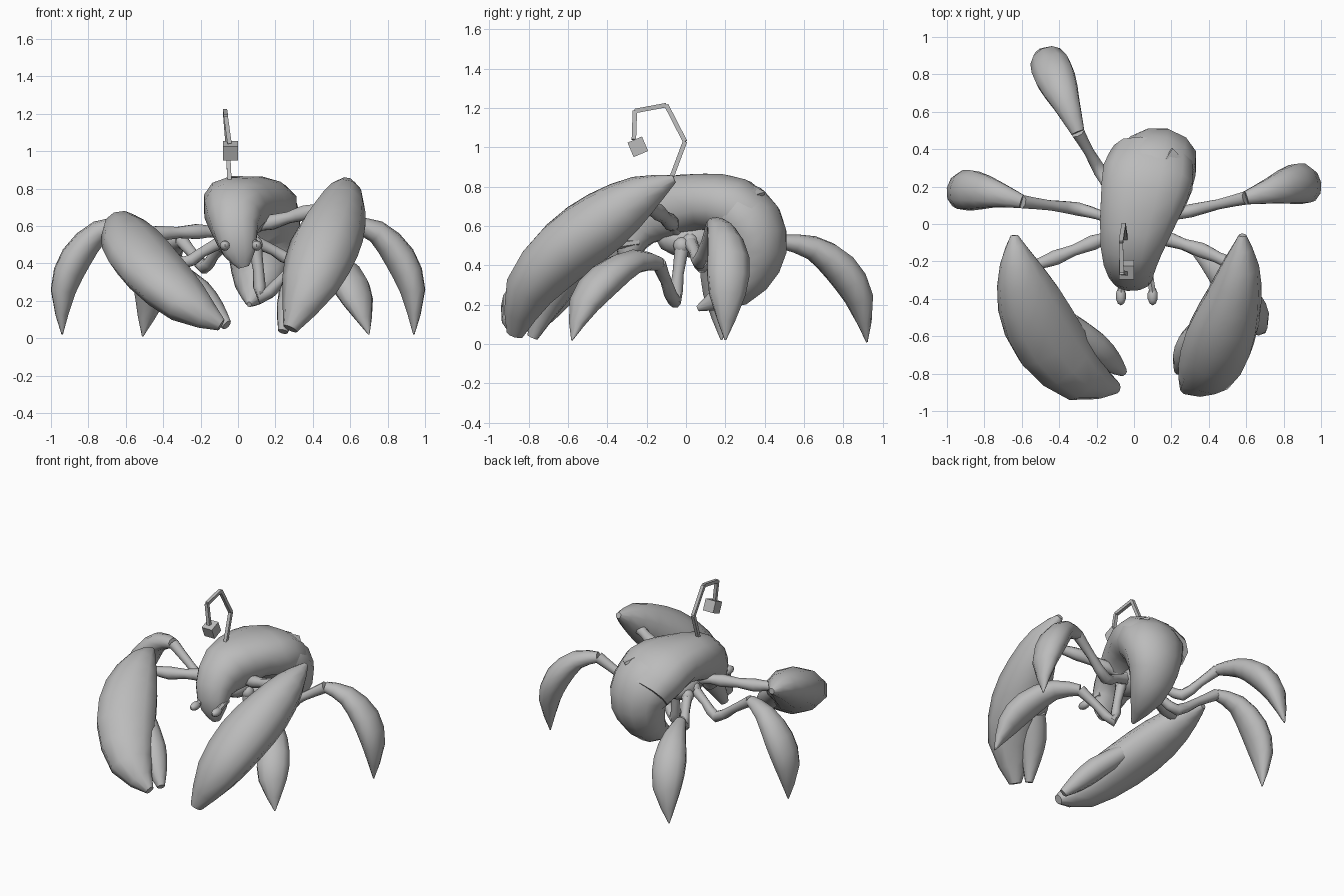
import bpy
import bmesh
import math
from mathutils import Vector, Matrix

default_cube = bpy.data.objects.get("Cube")
if default_cube:
    bpy.data.objects.remove(default_cube, do_unlink=True)

# One plain grey for the whole creature
SHELL_COLOUR = (0.5, 0.5, 0.5, 1)
grey = bpy.data.materials.new("shell_grey")
grey.use_nodes = True
grey.diffuse_color = SHELL_COLOUR
grey.node_tree.nodes["Principled BSDF"].inputs["Base Color"].default_value = SHELL_COLOUR


def finish(name, bm, smooth=True):
    """Turn a bmesh into a coloured object."""
    bmesh.ops.recalc_face_normals(bm, faces=bm.faces)
    mesh = bpy.data.meshes.new(name)
    bm.to_mesh(mesh)
    bm.free()
    mesh.materials.append(grey)
    part = bpy.data.objects.new(name, mesh)
    bpy.context.collection.objects.link(part)
    if smooth:
        bpy.ops.object.select_all(action='DESELECT')
        part.select_set(True)
        bpy.context.view_layer.objects.active = part
        bpy.ops.object.shade_smooth_by_angle(angle=math.radians(50))


def catmull(before, start, end, after, t):
    """Smooth in-between value on a path."""
    return 0.5 * (2 * start + (end - before) * t
                  + (2 * before - 5 * start + 4 * end - after) * t * t
                  + (3 * start - before - 3 * end + after) * t * t * t)


def refine(rows):
    """Insert one smooth step between each pair of sections."""
    rows = [Vector(row) for row in rows]
    result = []
    for i in range(len(rows) - 1):
        before, after = rows[max(i - 1, 0)], rows[min(i + 2, len(rows) - 1)]
        result.append(rows[i])
        result.append(catmull(before, rows[i], rows[i + 1], after, 0.5))
    return result + [rows[-1]]


def rounded(value, power):
    """Signed power: below one makes a section boxier."""
    return math.copysign(abs(value) ** power, value)


def loft(name, rows, side=None, sides=10, curved=True, power=1.0):
    """Skin elliptical sections (x, y, z, half width, half thickness)."""
    rows = refine(rows) if curved else [Vector(row) for row in rows]
    centres = [Vector(row[:3]) for row in rows]
    if side is None:
        side = (centres[-1] - centres[0]).cross(Vector((0, 0, 1)))
    side = Vector(side).normalized()
    bm = bmesh.new()
    rings = []
    for i, row in enumerate(rows):
        tangent = centres[min(i + 1, len(rows) - 1)] - centres[max(i - 1, 0)]
        across = (side - tangent * side.dot(tangent) / tangent.length_squared).normalized()
        normal = tangent.normalized().cross(across)
        ring = []
        for k in range(sides):
            angle = math.tau * (k + 0.5) / sides
            offset = across * rounded(math.cos(angle), power) * max(row[3], 0.003)
            offset += normal * rounded(math.sin(angle), power) * max(row[4], 0.003)
            ring.append(bm.verts.new(centres[i] + offset))
        rings.append(ring)
    for lower, upper in zip(rings, rings[1:]):
        for k in range(sides):
            n = (k + 1) % sides
            bm.faces.new((lower[k], lower[n], upper[n], upper[k]))
    bm.faces.new(rings[0][::-1])
    bm.faces.new(rings[-1])
    finish(name, bm)


def limb(name, points, radius):
    """Thin jointed segments that swell a little at each joint."""
    rows = []
    for i, point in enumerate(points):
        rows.append((*point, radius * 1.2, radius * 1.2))
        if i < len(points) - 1:
            middle = (Vector(point) + Vector(points[i + 1])) / 2
            rows.append((*middle, radius * 0.9, radius * 0.9))
    loft(name, rows, sides=8)


def ball(name, centre, size):
    bm = bmesh.new()
    bmesh.ops.create_uvsphere(bm, u_segments=10, v_segments=6, radius=1)
    bmesh.ops.transform(bm, verts=bm.verts,
                        matrix=Matrix.Translation(centre) @ Matrix.Diagonal((*size, 1)))
    finish(name, bm)


# Front shell, running from the snout up over the back
loft("carapace", [
    (.03, -.29, .38, .03, .02),
    (.01, -.29, .46, .09, .06),
    (-.015, -.25, .58, .125, .11),
    (-.015, -.12, .68, .17, .16),
    (.03, .08, .725, .22, .145),
    (.075, .25, .69, .25, .16),
    (.1, .37, .6, .215, .14),
], side=(1, 0, 0), sides=12, power=0.85)

# Rear shell, curling down and under to a point
loft("abdomen", [
    (.06, .14, .72, .2, .13),
    (.1, .28, .65, .23, .18),
    (.13, .35, .54, .21, .17),
    (.12, .34, .42, .175, .15),
    (.1, .25, .28, .12, .1),
    (.06, .06, .18, .012, .015),
], side=(1, 0, 0), sides=12)

# Raised corner where the two shells overlap
loft("shell_flange", [
    (.18, .27, .79, .07, .02),
    (.25, .35, .745, .085, .015),
], side=(.12, -.12, -.06), sides=6, curved=False)

ball("underbody", (0, .02, .53), (.11, .17, .09))

# Eyes
for label, x in (("right", -.07), ("left", .1)):
    loft(label + "_eye_stalk", [(x * .8, -.24, .52, .02, .02), (x, -.37, .5, .02, .02)],
         sides=6, curved=False)
    ball(label + "_eye", (x, -.385, .495), (.028, .05, .028))

# Bent lure rod with a hanging cube
rod = [(-.045, -.08, .83), (-.055, -.005, 1.03), (-.07, -.1, 1.215),
       (-.065, -.26, 1.185), (-.045, -.265, 1.04)]
for i in range(len(rod) - 1):
    loft("lure_rod_%d" % (i + 1), [(*p, .016, .016) for p in rod[i:i + 2]],
         side=(1, 0, 0), sides=4, curved=False)
bm = bmesh.new()
bmesh.ops.create_cube(bm, size=.08)
bmesh.ops.transform(bm, verts=bm.verts,
                    matrix=Matrix.Translation((-.04, -.245, 1.003)) @ Matrix.Rotation(.4, 4, 'X'))
finish("lure_cube", bm, smooth=False)

# Big claws, each with a palm, a thumb and an arm
loft("right_claw", [
    (-.64, -.06, .62, .02, .02),
    (-.62, -.2, .6, .1, .085),
    (-.56, -.41, .5, .18, .13),
    (-.45, -.63, .36, .2, .135),
    (-.27, -.82, .19, .145, .115),
    (-.09, -.875, .07, .03, .035),
])
loft("right_claw_thumb", [
    (-.35, -.54, .36, .07, .06),
    (-.22, -.65, .25, .085, .075),
    (-.13, -.73, .15, .065, .06),
    (-.06, -.79, .07, .025, .03),
])
limb("right_arm", [(-.08, -.05, .57), (-.22, -.1, .57), (-.42, -.18, .56), (-.58, -.24, .57)], .036)

loft("left_claw", [
    (.58, -.06, .84, .02, .02),
    (.57, -.22, .76, .1, .105),
    (.53, -.41, .63, .155, .16),
    (.46, -.61, .48, .19, .165),
    (.38, -.79, .28, .155, .13),
    (.28, -.87, .05, .04, .045),
])
loft("left_claw_thumb", [
    (.39, -.54, .4, .07, .06),
    (.32, -.64, .29, .09, .075),
    (.27, -.72, .17, .065, .065),
    (.24, -.78, .035, .025, .03),
])
limb("left_arm", [(.07, -.05, .59), (.18, -.08, .62), (.36, -.14, .67), (.54, -.22, .71)], .036)

# Walking legs: jointed upper part, then a curved leaf-shaped blade
LEAF = [(.038, .036), (.075, .062), (.11, .085), (.095, .068), (.004, .004)]
legs = {
    "left_middle_leg": ([(.08, .02, .52), (.3, .07, .42)],
                        [(.6, .14, .61), (.74, .18, .57), (.865, .215, .43),
                         (.935, .21, .25), (.94, .2, .02)]),
    "right_middle_leg": ([(-.08, .02, .52), (-.3, .08, .4)],
                         [(-.6, .12, .61), (-.74, .16, .57), (-.865, .18, .43),
                          (-.935, .18, .25), (-.94, .18, .02)]),
    "right_back_leg": ([(-.08, .1, .5), (-.18, .28, .38)],
                       [(-.3, .49, .52), (-.36, .64, .49), (-.42, .78, .39),
                        (-.465, .88, .23), (-.51, .92, .01)]),
    "left_front_leg": ([(.09, -.02, .5), (.13, -.06, .22)],
                       [(.34, -.14, .41), (.46, -.26, .42), (.57, -.41, .33),
                        (.64, -.52, .2), (.7, -.58, .02)]),
}
for name, (upper, blade) in legs.items():
    limb(name + "_upper", upper + [blade[0]], .032)
    loft(name + "_blade", [(*point, *size) for point, size in zip(blade, LEAF)])
    ball(name + "_hip", upper[0], (.045, .045, .045))
